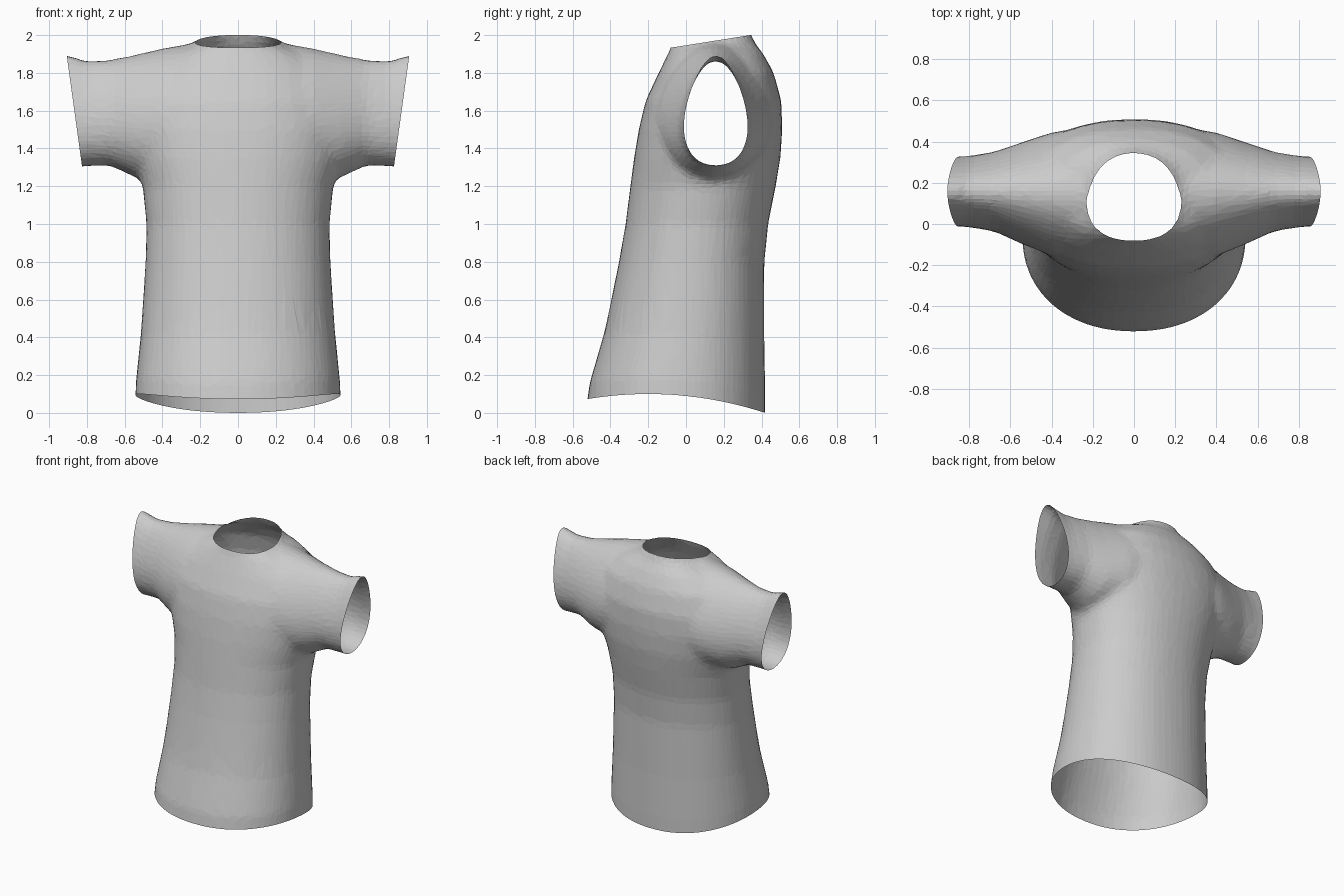
import bpy, bmesh, math
from mathutils import Vector

cube = bpy.data.objects.get("Cube")
if cube:
    bpy.data.objects.remove(cube, do_unlink=True)

SIDES = 48

# Torso rings: height, half width, front y, back y
TORSO = [(-.15, .55, -.54, .42), (.1, .54, -.51, .42), (.4, .515, -.435, .415),
         (.8, .49, -.355, .415), (1.0, .485, -.32, .435), (1.2, .505, -.295, .475),
         (1.35, .55, -.275, .5), (1.5, .58, -.25, .51), (1.65, .57, -.215, .505),
         (1.8, .5, -.145, .465), (1.9, .37, -.095, .41), (1.95, .24, -.075, .37),
         (2.0, .185, -.065, .345), (2.12, .18, -.05, .3)]

# Sleeve sections: x, underside z, top z, front y, back y, taper toward the top
SLEEVE = [(0, 1.3, 1.95, -.18, .47, .1), (.2, 1.28, 1.965, -.18, .47, .15),
          (.4, 1.24, 1.93, -.15, .44, .2), (.55, 1.25, 1.895, -.09, .39, .22),
          (.68, 1.31, 1.87, -.03, .345, .25), (.8, 1.305, 1.865, -.01, .325, .28),
          (.95, 1.29, 1.91, 0, .315, .3)]


def spow(v, p):
    return math.copysign(abs(v) ** p, v)


def torso_ring(z, half, front, back):
    mid, depth = (front + back) / 2, (back - front) / 2
    angles = [math.tau * i / SIDES for i in range(SIDES)]
    return [(half * spow(math.cos(a), .92), mid + depth * spow(math.sin(a), .92), z)
            for a in angles]


def sleeve_ring(x, low, high, front, back, taper):
    ring = []
    for i in range(SIDES):
        c, s = math.cos(math.tau * i / SIDES), math.sin(math.tau * i / SIDES)
        ring.append((x, (front + back) / 2 + (back - front) / 2 * c * (1 - taper * s),
                     (low + high) / 2 + (high - low) / 2 * s))
    return ring


def loft(bm, rings):
    """Closed tube through the rings, capped at both ends."""
    loops = [[bm.verts.new(p) for p in ring] for ring in rings]
    for a, b in zip(loops, loops[1:]):
        for i in range(SIDES):
            j = (i + 1) % SIDES
            bm.faces.new((a[i], a[j], b[j], b[i]))
    bm.faces.new(loops[0][::-1])
    bm.faces.new(loops[-1])


def cut(bm, point, normal):
    """Open the shell by removing everything beyond a plane."""
    bmesh.ops.bisect_plane(bm, geom=bm.verts[:] + bm.edges[:] + bm.faces[:],
                           plane_co=Vector(point), plane_no=Vector(normal),
                           clear_outer=True)


# Solid body with both sleeves
bm = bmesh.new()
loft(bm, [torso_ring(*r) for r in TORSO])
mirrored = [(-s[0],) + s[1:] for s in SLEEVE[:0:-1]]
loft(bm, [sleeve_ring(*s) for s in mirrored + SLEEVE])
bmesh.ops.recalc_face_normals(bm, faces=bm.faces[:])
mesh = bpy.data.meshes.new("shirt")
bm.to_mesh(mesh)
bm.free()
shirt = bpy.data.objects.new("shirt", mesh)
bpy.context.scene.collection.objects.link(shirt)

# Fuse, soften and reduce to cloth-like triangles
remesh = shirt.modifiers.new("fuse", 'REMESH')
remesh.mode = 'VOXEL'
remesh.voxel_size = .025
soften = shirt.modifiers.new("soften", 'SMOOTH')
soften.factor = .5
soften.iterations = 8
reduce = shirt.modifiers.new("reduce", 'DECIMATE')
reduce.ratio = .16
bpy.context.view_layer.update()
graph = bpy.context.evaluated_depsgraph_get()
cloth = bpy.data.meshes.new_from_object(shirt.evaluated_get(graph))
shirt.modifiers.clear()
shirt.data = cloth
bpy.data.meshes.remove(mesh)

# Hem, neck and sleeve openings
bm = bmesh.new()
bm.from_mesh(cloth)
cut(bm, (0, 0, 0), (0, 0, -1))
cut(bm, (0, -.07, 1.935), (0, -.065, .41))
for side in (-1, 1):
    cut(bm, (side * .825, 0, 1.3), (side * .58, 0, -.08))

# Curved hem, lowest at the back
for v in bm.verts:
    lift = .1 - .1 * ((v.co.y + .2) / .62) ** 2
    v.co.z += lift * max(0, 1 - v.co.z / .5)
for f in bm.faces:
    f.smooth = False
bm.to_mesh(cloth)
bm.free()

# Plain cloth colour
grey = bpy.data.materials.new("light grey cloth")
grey.use_nodes = True
colour = (.6, .6, .6, 1)
grey.diffuse_color = colour
grey.node_tree.nodes["Principled BSDF"].inputs["Base Color"].default_value = colour
cloth.materials.clear()
cloth.materials.append(grey)
